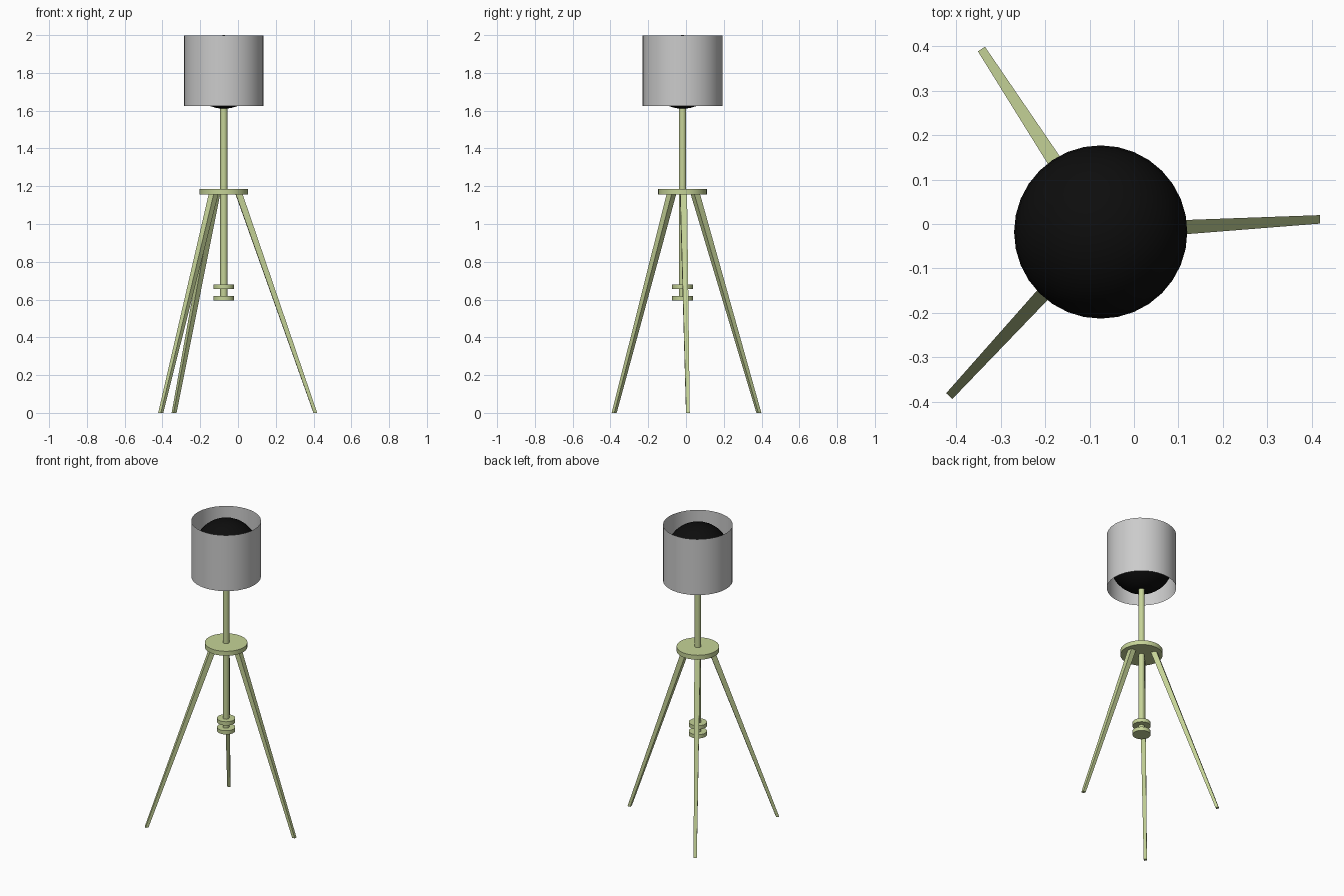
import bpy, bmesh
from math import radians, cos, sin
from mathutils import Vector

if "Cube" in bpy.data.objects:
    bpy.data.objects.remove(bpy.data.objects["Cube"])

AX, AY = -0.075, -0.018   # axis of the lamp
SIDES = 32


def material(name, color):
    m = bpy.data.materials.new(name)
    m.diffuse_color = color
    m.use_nodes = True
    m.node_tree.nodes["Principled BSDF"].inputs["Base Color"].default_value = m.diffuse_color
    return m


green = material("green_paint", (0.56, 0.65, 0.31, 1))
black = material("black", (0.004, 0.004, 0.004, 1))


def finish(obj, name, mat=None):
    obj.name = name
    if mat:
        obj.data.materials.append(mat)
    bpy.ops.object.shade_smooth_by_angle(angle=radians(35))
    return obj


def cylinder(name, r, z0, z1, mat=None, fill='NGON'):
    bpy.ops.mesh.primitive_cylinder_add(
        vertices=SIDES, radius=r, depth=z1 - z0, end_fill_type=fill,
        location=(AX, AY, (z0 + z1) / 2))
    return finish(bpy.context.object, name, mat)


# Open drum shade, a single thin surface
cylinder("shade", 0.211, 1.625, 1.998, fill='NOTHING')

# Dark globe inside the shade
bpy.ops.mesh.primitive_uv_sphere_add(
    segments=SIDES, ring_count=16, radius=0.195, location=(AX, AY, 1.805))
finish(bpy.context.object, "globe", black)

# Centre pole, tripod plate and the two lower collars
cylinder("pole", 0.019, 0.60, 1.64, green)
cylinder("tripod_plate", 0.129, 1.155, 1.185, green)
cylinder("lower_collar", 0.055, 0.595, 0.62, green)
cylinder("upper_collar", 0.055, 0.655, 0.68, green)


# Tapered square legs: level ends, splayed outward from the plate
def leg(name, angle, foot_radius):
    out = Vector((cos(angle), sin(angle), 0))
    side = Vector((-out.y, out.x, 0))
    bm = bmesh.new()
    rings = []
    for r, z, h in ((foot_radius, 0, 0.0095), (0.08, 1.16, 0.018)):
        c = Vector((AX, AY, z)) + out * r
        rings.append([bm.verts.new(c + out * (a * h) + side * (b * h))
                      for a, b in ((-1, -1), (1, -1), (1, 1), (-1, 1))])
    lo, hi = rings
    bm.faces.new(lo[::-1])
    bm.faces.new(hi)
    for i in range(4):
        j = (i + 1) % 4
        bm.faces.new((lo[i], lo[j], hi[j], hi[i]))
    me = bpy.data.meshes.new(name)
    bm.to_mesh(me)
    bm.free()
    me.materials.append(green)
    bpy.context.collection.objects.link(bpy.data.objects.new(name, me))


leg("right_leg", radians(3.3), 0.485)
leg("back_left_leg", radians(123.1), 0.482)
leg("front_left_leg", radians(227.3), 0.493)
